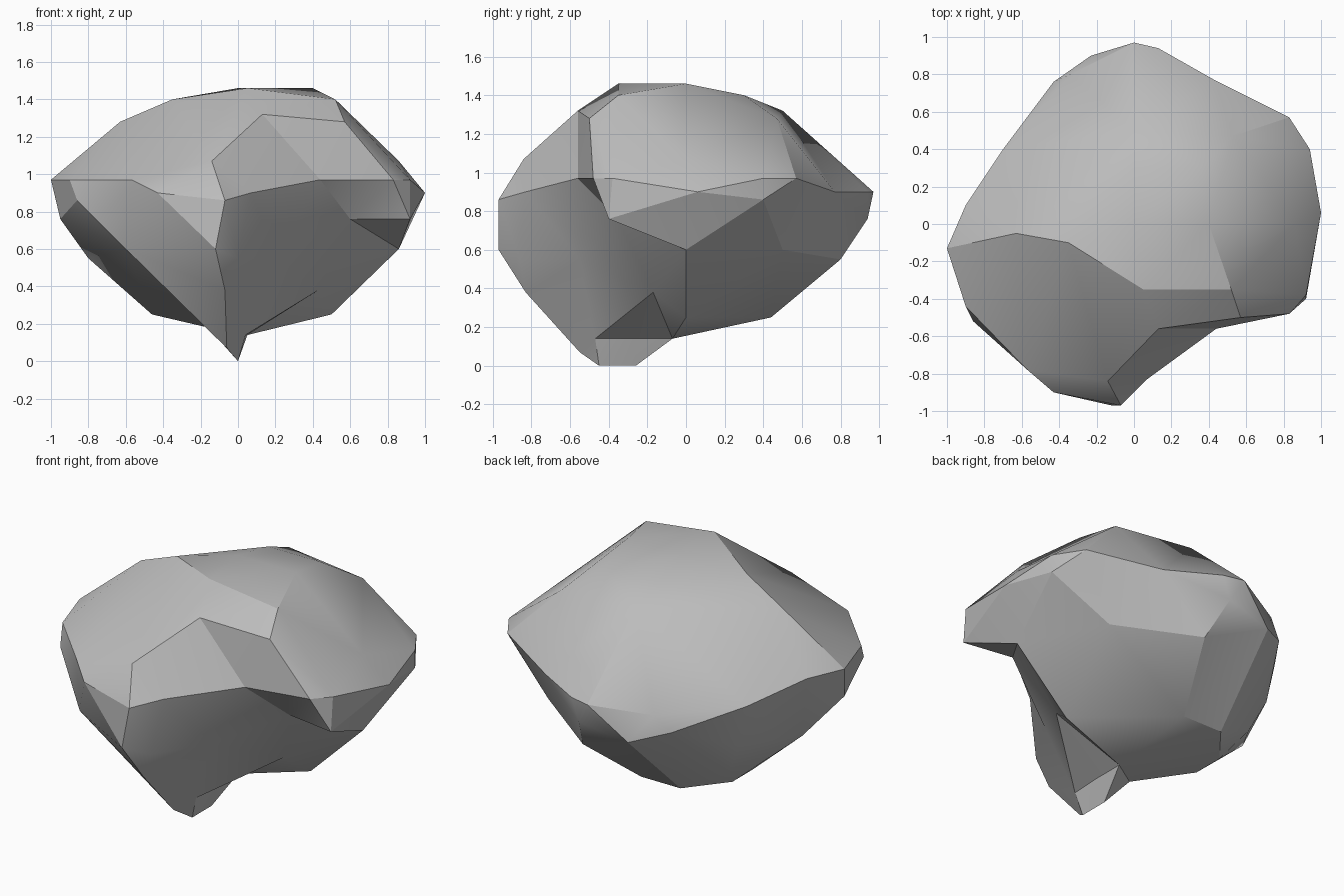
import bpy
import bmesh
import math
from mathutils import Vector

default_cube = bpy.data.objects.get("Cube")
if default_cube:
    bpy.data.objects.remove(default_cube, do_unlink=True)


def add_level(corners, height, *outline):
    """Place the rock corners that lie at one height."""
    for x, y in outline:
        corners.append(Vector((x, y, height)))


def wrap_corners(corners, centre):
    """Skin the corners as one closed surface seen from an inner centre."""
    skin = bmesh.new()
    target = {}
    for corner in corners:
        vert = skin.verts.new((corner - centre).normalized())
        target[vert] = corner
    bmesh.ops.convex_hull(skin, input=list(skin.verts))
    for vert in skin.verts:
        vert.co = target[vert]
    bmesh.ops.recalc_face_normals(skin, faces=list(skin.faces))
    return skin


def flat_material(name, colour):
    """Make a plain material that shows the same in viewport and render."""
    material = bpy.data.materials.new(name)
    material.use_nodes = True
    material.diffuse_color = colour
    shader = material.node_tree.nodes["Principled BSDF"]
    shader.inputs["Base Color"].default_value = colour
    return material


def faceted_object(name, skin, material, crease_angle):
    """Turn the skin into an object with soft facets and crisp creases."""
    mesh = bpy.data.meshes.new(name)
    skin.to_mesh(mesh)
    skin.free()
    mesh.materials.append(material)
    rock = bpy.data.objects.new(name, mesh)
    bpy.context.collection.objects.link(rock)
    bpy.ops.object.select_all(action="DESELECT")
    rock.select_set(True)
    bpy.context.view_layer.objects.active = rock
    bpy.ops.object.shade_smooth_by_angle(angle=math.radians(crease_angle))
    return rock


corners = []

# Narrow foot near the front, and the hollow beside it
add_level(corners, 0, (0, -.45), (0, -.26))
add_level(corners, .07, (-.06, -.55))
add_level(corners, .14, (.04, -.47), (.05, -.27), (.05, -.07))
add_level(corners, .18, (-.16, -.23))
add_level(corners, .38, (-.07, -.83), (.43, -.17))

# Rounded underside
add_level(corners, .25, (-.27, .44), (-.46, .2), (-.46, 0), (0, .44), (.5, 0))
add_level(corners, .4, (-.55, .35))
add_level(corners, .55, (0, -.86), (.2, -.55), (.15, .8), (-.8, 0))
add_level(corners, .6, (-.12, -.97), (.86, 0), (.6, .5), (-.6, -.7), (-.64, .4))
add_level(corners, .7, (-.23, .9))
add_level(corners, .76, (.92, -.4), (.6, -.35), (.08, .94), (-.43, .76), (-.95, -.2))

# Uneven rim where the upper slopes break into the underside
add_level(corners, .86, (.94, .4), (-.07, -.97), (-.34, .8), (-.7, .4), (-.86, -.52))
add_level(corners, .9, (0, .97), (.13, .94), (.07, -.83), (-.43, -.9), (1, .06), (.43, .77))
add_level(corners, .97, (-1, -.13), (-.9, -.44), (-.57, -.78), (.44, -.56), (.83, -.48),
          (.92, -.38), (.94, .4), (.83, .57), (-.9, .1))

# Shoulders and flat crown
add_level(corners, 1.07, (-.14, -.84), (.86, 0))
add_level(corners, 1.28, (.57, -.5), (.53, .47), (-.63, -.05))
add_level(corners, 1.32, (.13, -.56), (0, .5))
add_level(corners, 1.4, (.52, -.35), (-.35, -.1), (.36, .3), (0, .3))
add_level(corners, 1.46, (0, 0), (.4, 0), (.05, -.35))

# Boulder
stone_grey = flat_material("stone grey", (.5, .5, .5, 1))
boulder_skin = wrap_corners(corners, Vector((0, -.15, .8)))
boulder = faceted_object("boulder", boulder_skin, stone_grey, 24)
